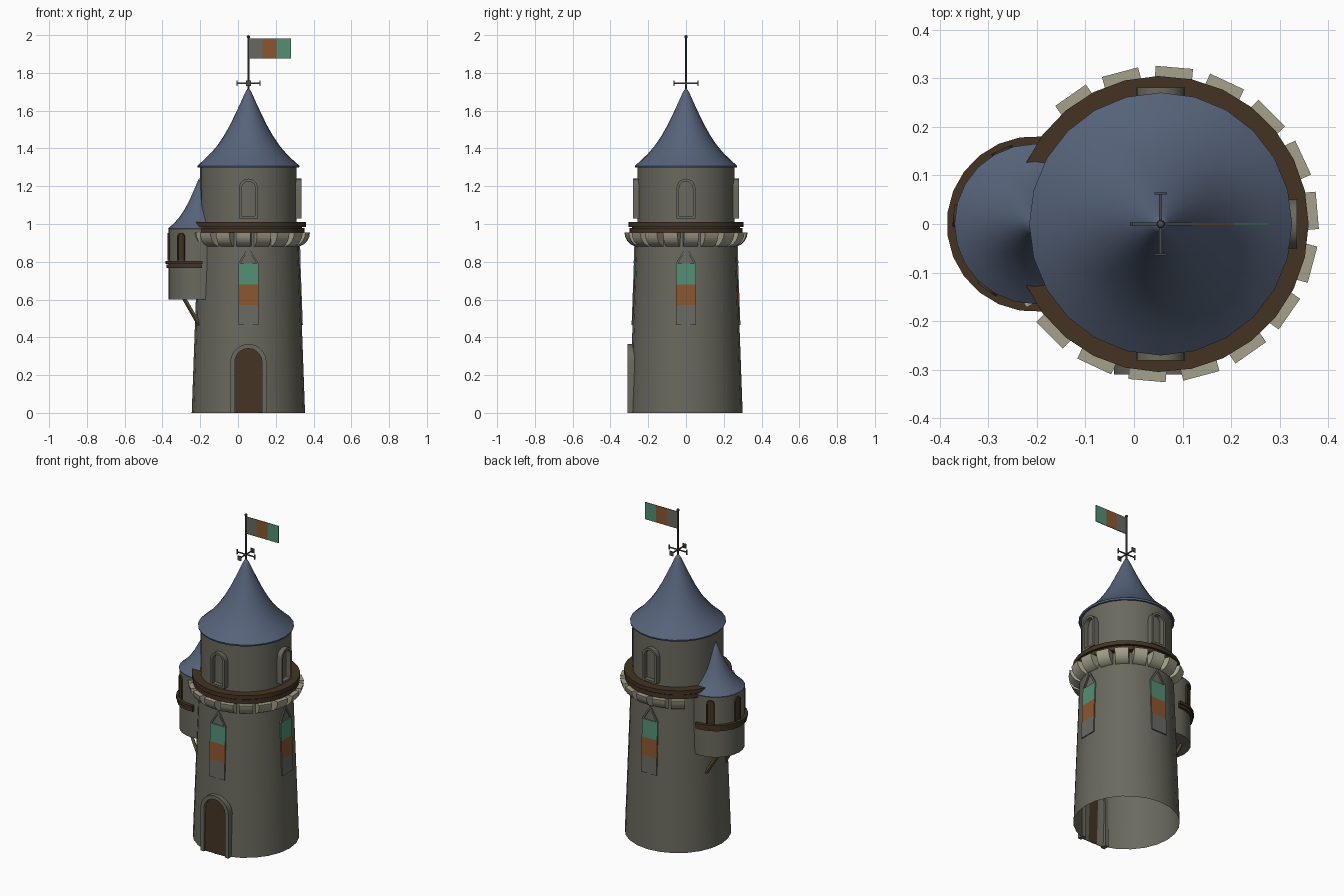
import bpy, bmesh, math
from mathutils import Vector

if "Cube" in bpy.data.objects:
    bpy.data.objects.remove(bpy.data.objects["Cube"])

CX, TX = 0.055, -0.205          # axis of main tower and of side turret


def srgb(r, g, b):
    f = lambda c: (c / 255 / 12.92) if c < 11 else ((c / 255 + 0.055) / 1.055) ** 2.4
    return (f(r), f(g), f(b), 1)


def material(name, *rgb):
    m = bpy.data.materials.new(name)
    m.diffuse_color = srgb(*rgb)
    m.use_nodes = True
    m.node_tree.nodes["Principled BSDF"].inputs["Base Color"].default_value = m.diffuse_color
    return m


STONE = material("stone", 106, 105, 94)
TRIM = material("pale stone", 166, 161, 140)
WOOD = material("dark wood", 68, 52, 36)
BRACE = material("olive wood", 92, 80, 50)
ROOF = material("slate blue", 86, 99, 122)
TEAL = material("teal cloth", 84, 142, 116)
ORANGE = material("orange cloth", 138, 86, 48)
GREY = material("grey cloth", 104, 105, 98)
IRON = material("iron", 72, 74, 76)


def build(name, verts, faces, mat):
    me = bpy.data.meshes.new(name)
    me.from_pydata(verts, [], faces)
    bm = bmesh.new()
    bm.from_mesh(me)
    bmesh.ops.remove_doubles(bm, verts=bm.verts, dist=1e-5)
    bmesh.ops.recalc_face_normals(bm, faces=bm.faces)
    bm.to_mesh(me)
    bm.free()
    me.materials.append(mat)
    ob = bpy.data.objects.new(name, me)
    bpy.context.collection.objects.link(ob)
    return ob


def lathe(name, prof, cx, mat, a0=0, a1=360, closed=False, step=15):
    """Spin an (r, z) profile about a vertical axis at x = cx."""
    n, k = round((a1 - a0) / step), len(prof)
    verts, faces = [], []
    for i in range(n + 1):
        a = math.radians(a0 + (a1 - a0) * i / n)
        verts += [(cx + r * math.cos(a), r * math.sin(a), z) for r, z in prof]
    for i in range(n):
        for j in range(k if closed else k - 1):
            q = (j + 1) % k
            faces.append((i * k + j, (i + 1) * k + j, (i + 1) * k + q, i * k + q))
    if closed and a1 - a0 < 360:
        faces += [tuple(range(k)), tuple(range(n * k, n * k + k))]
    return build(name, verts, faces, mat)


def polar(cx, deg):
    """Place local (sideways u, outward w, height z) around an axis."""
    c, s = math.cos(math.radians(deg)), math.sin(math.radians(deg))
    return lambda u, w, z: (cx + w * c - u * s, w * s + u * c, z)


def prism(name, loop, lo, hi, place, mat):
    """Extrude a (p, q) outline from depth lo to hi; place maps p, q, d to space."""
    n = len(loop)
    verts = [place(p, q, d) for d in (lo, hi) for p, q in loop]
    faces = [tuple(range(n)), tuple(range(n, 2 * n))]
    faces += [(i, (i + 1) % n, n + (i + 1) % n, n + i) for i in range(n)]
    return build(name, verts, faces, mat)


def arch(hw, z0, z1, steps=10):
    """Round-topped outline from lower right over the top to lower left."""
    pts = [(hw, z0)]
    for i in range(steps + 1):
        a = math.pi * i / steps
        pts.append((hw * math.cos(a), z1 - hw + hw * math.sin(a)))
    return pts + [(-hw, z0)]


def arch_frame(name, hw, t, z0, z1, lo, hi, place, mat):
    out, inn = arch(hw, z0, z1), arch(hw - t, z0, z1 - t)
    prism(name, out + inn[::-1], lo, hi, place, mat)


def rod(name, a, b, r, mat, sides=6):
    a, b = Vector(a), Vector(b)
    rot = (b - a).to_track_quat('Z', 'Y')
    ring = [(r * math.cos(math.tau * i / sides), r * math.sin(math.tau * i / sides)) for i in range(sides)]
    prism(name, ring, 0, (b - a).length, lambda p, q, d: a + rot @ Vector((p, q, d)), mat)


def box(name, c, s, mat):
    h = [v / 2 for v in s]
    rect = [(-h[0], -h[1]), (h[0], -h[1]), (h[0], h[1]), (-h[0], h[1])]
    prism(name, rect, -h[2], h[2], lambda p, q, d: (c[0] + p, c[1] + q, c[2] + d), mat)


def wall(z):                     # radius of the tapering tower wall
    return 0.30 - 0.0364 * z


# Main tower: open tapered shaft, upper drum, flared roof
lathe("tower_shaft", [(0.30, 0), (wall(0.96), 0.96), (0.25, 0.96)], CX, STONE)
lathe("upper_drum", [(0.256, 0.95), (0.256, 1.31)], CX, STONE)
lathe("main_roof", [(0.25, 1.3), (0.268, 1.298), (0.271, 1.308), (0.235, 1.34), (0.2, 1.374), (0.165, 1.415),
                    (0.13, 1.467), (0.097, 1.525), (0.068, 1.585), (0.04, 1.645), (0.018, 1.695), (0, 1.724)],
      CX, ROOF)

# Wooden gallery in two bands, open where the turret sits
for i, (z, r) in enumerate([(0.955, 0.298), (0.985, 0.305)]):
    lathe(f"gallery_band_{i}", [(0.25, z), (r, z), (r, z + 0.025), (0.25, z + 0.025)], CX, WOOD, -156, 156, True, 13)
lathe("gallery_core", [(0.25, 0.975), (0.285, 0.975), (0.285, 0.99), (0.25, 0.99)], CX, WOOD, -156, 156, True, 13)

# Rounded corbels under the gallery
CORBEL = [(0.25, 0.955), (0.324, 0.955), (0.32, 0.932), (0.309, 0.91), (0.292, 0.893), (0.265, 0.88), (0.25, 0.88)]
for i in range(15):
    pl = polar(CX, -155 + 20 * i)
    prism(f"corbel_{i}", CORBEL, -0.0385, 0.0385, lambda p, q, d: pl(d, p, q), TRIM)

# Arched window frames and banners on front, right and back
for side, deg in (("front", -90), ("right", 0), ("back", 90)):
    pl = polar(CX, deg)
    flat = lambda p, q, d: pl(p, d, q)
    slant = lambda p, q, d: pl(p, wall(q) + d, q)
    arch_frame(f"{side}_window_frame", 0.05, 0.014, 1.03, 1.24, 0.245, 0.281, flat, STONE)
    box_loop = [(-0.05, 1.03), (0.05, 1.03), (0.05, 1.042), (-0.05, 1.042)]
    prism(f"{side}_window_sill", box_loop, 0.245, 0.281, flat, STONE)
    for part, z0, z1, m in (("top", 0.68, 0.79, TEAL), ("middle", 0.57, 0.68, ORANGE), ("bottom", 0.465, 0.57, GREY)):
        prism(f"{side}_banner_{part}", [(-0.053, z0), (0.053, z0), (0.053, z1), (-0.053, z1)],
              -0.002, 0.005, slant, m)
    for s in (-1, 1):
        prism(f"{side}_banner_cord", [(s * 0.055, 0.79), (s * 0.043, 0.79), (0, 0.862), (0, 0.88)],
              -0.002, 0.006, slant, GREY)

# Door with arched stone surround
pl = polar(CX, -90)
arch_frame("door_frame", 0.096, 0.024, 0, 0.365, 0.27, 0.31, lambda p, q, d: pl(p, d, q), STONE)
prism("door", arch(0.073, 0.002, 0.342), -0.004, 0.001, lambda p, q, d: pl(p, wall(q) + d, q), WOOD)

# Side turret: body, ring, roof
lathe("turret_body", [(0, 0.60), (0.162, 0.60), (0.162, 0.975)], TX, STONE, 75, 285)
lathe("turret_roof", [(0.15, 0.968), (0.163, 0.968), (0.165, 0.976), (0.135, 1.003), (0.105, 1.036), (0.078, 1.077),
                      (0.05, 1.13), (0.024, 1.19), (0, 1.245)], TX, ROOF, 60, 300)
for i, (z, r) in enumerate([(0.768, 0.176), (0.788, 0.181)]):
    lathe(f"turret_ring_{i}", [(0.155, z), (r, z), (r, z + 0.017), (0.155, z + 0.017)], TX, WOOD, 85, 275, True)

# Turret slit windows with slim frames
for i, off in enumerate((-54, 6, 66)):
    pl = polar(TX, 180 - off)
    flat = lambda p, q, d: pl(p, d, q)
    prism(f"turret_window_{i}", arch(0.018, 0.808, 0.948), 0.155, 0.164, flat, WOOD)
    arch_frame(f"turret_window_frame_{i}", 0.023, 0.006, 0.806, 0.953, 0.155, 0.168, flat, WOOD)

# Braces below the turret
for s in (-1, 1):
    rod("turret_brace", (-0.205, s * 0.096, 0.465), (-0.285, s * 0.075, 0.605), 0.011, BRACE, 4)

# Mast, weather vane and striped flag
rod("mast", (CX, 0, 1.70), (CX, 0, 1.99), 0.005, IRON, 8)
lathe("mast_ball", [(0, 1.982), (0.007, 1.985), (0.009, 1.991), (0.007, 1.997), (0, 2.0)], CX, IRON, step=45)
box("vane_bar_x", (CX, 0, 1.745), (0.125, 0.006, 0.006), IRON)
box("vane_bar_y", (CX, 0, 1.745), (0.006, 0.125, 0.006), IRON)
for s in (-1, 1):
    box("vane_tip_x", (CX + s * 0.061, 0, 1.745), (0.005, 0.008, 0.03), IRON)
    box("vane_tip_y", (CX, s * 0.063, 1.745), (0.026, 0.004, 0.028), IRON)
for i, m in enumerate((GREY, ORANGE, TEAL)):
    box(f"flag_stripe_{i}", (CX + 0.0375 + 0.075 * i, 0, 1.928), (0.075, 0.004, 0.106), m)

# Smooth shading with crisp edges
bpy.ops.object.select_all(action='SELECT')
bpy.context.view_layer.objects.active = bpy.data.objects["tower_shaft"]
bpy.ops.object.shade_smooth_by_angle(angle=math.radians(32))
